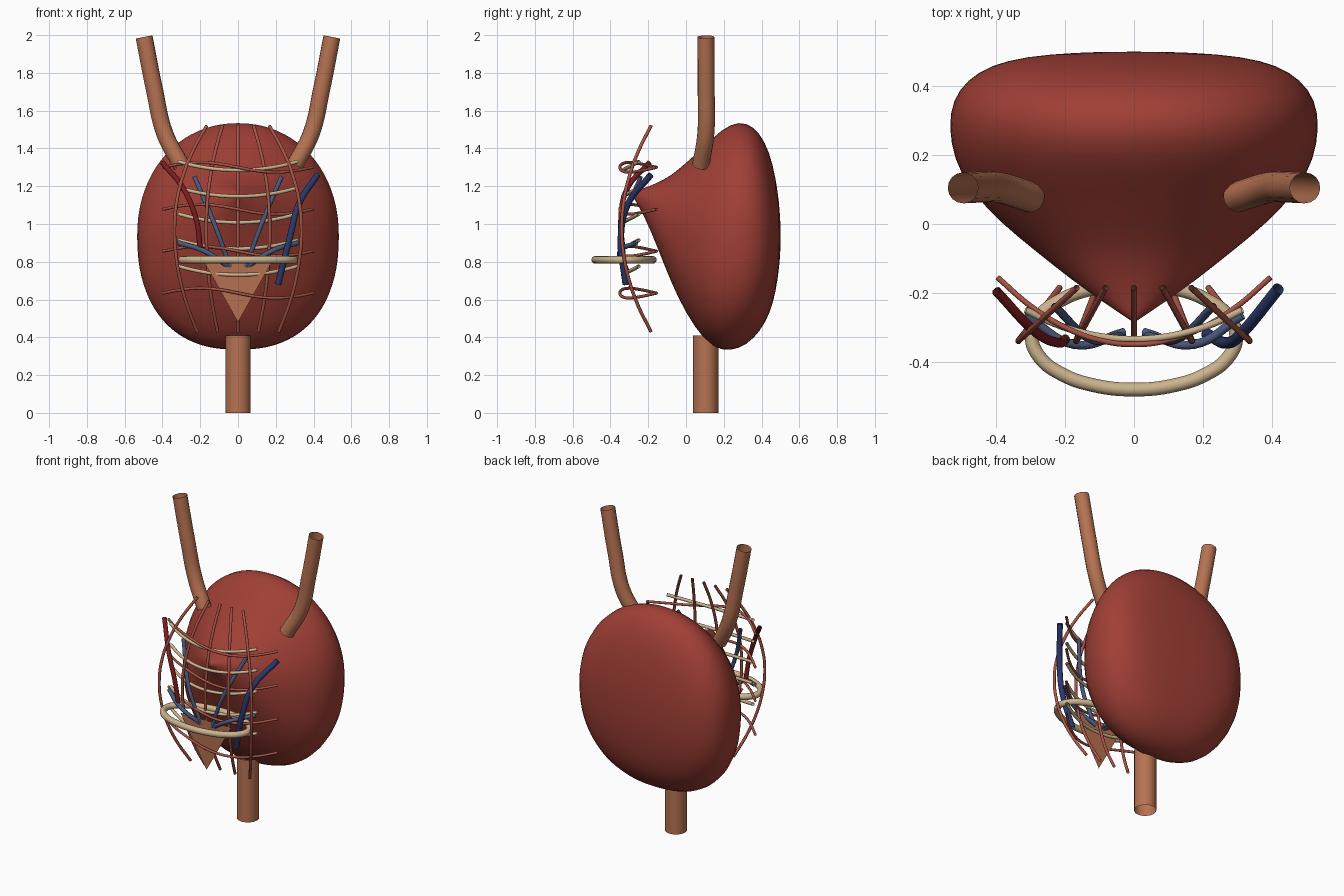
import bpy, bmesh, math
from math import sin, cos, pi

if "Cube" in bpy.data.objects:
    bpy.data.objects.remove(bpy.data.objects["Cube"])


def material(name, rgb):
    m = bpy.data.materials.new(name)
    m.diffuse_color = (*rgb, 1)
    m.use_nodes = True
    m.node_tree.nodes["Principled BSDF"].inputs["Base Color"].default_value = m.diffuse_color
    return m


MUSCLE = material("muscle", (0.35, 0.05, 0.036))
DUCT = material("duct", (0.47, 0.17, 0.085))
TENDON = material("tendon", (0.60, 0.45, 0.27))
FIBRE = material("fibre", (0.40, 0.09, 0.06))
ARTERY = material("artery", (0.20, 0.012, 0.012))
VEIN = material("vein", (0.025, 0.04, 0.15))
BRANCH = material("branch", (0.07, 0.10, 0.20))


def tube(name, points, radius, mat, cyclic=False, res=4):
    """Round open-ended tube that passes smoothly through the points."""
    cu = bpy.data.curves.new(name, 'CURVE')
    cu.dimensions = '3D'
    cu.bevel_depth = radius
    cu.bevel_resolution = res
    cu.resolution_u = 8
    sp = cu.splines.new('BEZIER')
    sp.bezier_points.add(len(points) - 1)
    for bp, p in zip(sp.bezier_points, points):
        bp.co = p
        bp.handle_left_type = bp.handle_right_type = 'AUTO'
    sp.use_cyclic_u = cyclic
    cu.materials.append(mat)
    ob = bpy.data.objects.new(name, cu)
    bpy.context.collection.objects.link(ob)
    bpy.ops.object.select_all(action='DESELECT')
    ob.select_set(True)
    bpy.context.view_layer.objects.active = ob
    bpy.ops.object.convert(target='MESH')
    return ob


def mirrored(points, side):
    return [(x * side, y, z) for x, y, z in points]


def mesh_object(name, bm, mat):
    me = bpy.data.meshes.new(name)
    bm.to_mesh(me)
    bm.free()
    me.materials.append(mat)
    ob = bpy.data.objects.new(name, me)
    bpy.context.collection.objects.link(ob)
    return ob


def section_point(a, w, h):
    """Oval section, a little squarer in its lower half."""
    c, s = cos(a), sin(a)
    e = 2.0 / (2.1 if s > 0 else 2.35)
    return (math.copysign(abs(c) ** e, c) * w, math.copysign(abs(s) ** e, s) * h)


# bladder body: oval sections along y (y, half width, bottom, top)
SECTIONS = [
    (-0.272, 0.022, 1.130, 1.178), (-0.22, 0.10, 1.04, 1.19),
    (-0.16, 0.185, 0.90, 1.215), (-0.08, 0.285, 0.69, 1.255),
    (0.0, 0.385, 0.525, 1.325), (0.10, 0.48, 0.375, 1.415),
    (0.19, 0.525, 0.325, 1.505), (0.28, 0.54, 0.335, 1.548),
    (0.36, 0.53, 0.39, 1.52), (0.42, 0.485, 0.475, 1.435),
    (0.46, 0.42, 0.57, 1.32), (0.487, 0.32, 0.71, 1.17),
    (0.499, 0.16, 0.83, 1.04)]
N = 40
bm = bmesh.new()
rings = []
for y, w, lo, hi in SECTIONS:
    c, h = (lo + hi) / 2, (hi - lo) / 2
    ring = []
    for i in range(N):
        x, z = section_point(2 * pi * i / N, w, h)
        ring.append(bm.verts.new((x, y, c + z)))
    rings.append(ring)
for a, b in zip(rings, rings[1:]):
    for i in range(N):
        j = (i + 1) % N
        bm.faces.new((a[i], a[j], b[j], b[i]))
front = bm.verts.new((0, -0.287, 1.158))
back = bm.verts.new((0, 0.501, 0.935))
for i in range(N):
    j = (i + 1) % N
    bm.faces.new((front, rings[0][j], rings[0][i]))
    bm.faces.new((back, rings[-1][i], rings[-1][j]))
bmesh.ops.recalc_face_normals(bm, faces=bm.faces)
for f in bm.faces:
    f.smooth = True
body = mesh_object("bladder_body", bm, MUSCLE)
sub = body.modifiers.new("smooth", 'SUBSURF')
sub.levels = sub.render_levels = 1

# urethra and the two ureters
tube("urethra", [(0, 0.104, 0), (0, 0.104, 0.2), (0, 0.104, 0.41)], 0.067, DUCT, res=6)
URETER = [(0.497, 0.105, 1.99), (0.442, 0.107, 1.71), (0.388, 0.105, 1.48), (0.30, 0.078, 1.31)]
for side, label in ((-1, "left"), (1, "right")):
    tube("ureter_" + label, mirrored(URETER, side), 0.045, DUCT, res=6)

# flat triangle at the bladder neck
bm = bmesh.new()
bm.faces.new([bm.verts.new(p) for p in
              ((-0.185, -0.335, 0.81), (0, -0.327, 0.48), (0.185, -0.335, 0.81))])
mesh_object("trigone", bm, DUCT)

# sphincter ring
tube("sphincter_ring",
     [(0.297 * cos(pi * k / 8), -0.328 + 0.153 * sin(pi * k / 8), 0.81) for k in range(16)],
     0.02, TENDON, cyclic=True)

# pale bands sagging across the front
STEPS = [k / 4 for k in range(-4, 5)]
for n in range(5):
    zc = 1.285 - 0.1385 * n
    tube(f"pale_band_{n + 1}",
         [(0.315 * t, -0.335 + 0.085 * t * t, zc + 0.045 * t * t) for t in STEPS],
         0.010, TENDON)

# thin wavy muscle fibres running across
for n in range(4):
    zc = 1.30 - 0.222 * n
    tube(f"cross_fibre_{n + 1}",
         [(0.397 * t, -0.35 + 0.195 * t * t, zc - 0.026 * sin(pi * t)) for t in STEPS],
         0.008, FIBRE)

# upright muscle fibres bulging outward in the middle
for n in range(-2, 3):
    pts = []
    for t in STEPS:
        end = 0.083 if t > 0 else 0.108
        x = n * (0.168 + (end - 0.168) * t * t)
        pts.append((x, -0.34 + 0.155 * t * t, 0.975 + 0.545 * t))
    tube(f"upright_fibre_{n + 3}", pts, 0.009, FIBRE)

# main artery and vein
tube("artery", [(-0.40, -0.195, 1.325), (-0.285, -0.315, 1.18),
                (-0.22, -0.345, 1.02), (-0.20, -0.335, 0.87)], 0.014, ARTERY)
tube("vein", [(0.42, -0.187, 1.26), (0.32, -0.31, 1.10),
              (0.275, -0.345, 0.93), (0.212, -0.32, 0.68)], 0.017, VEIN)

# smaller vein branches, mirrored
LONG = [(0.23, -0.24, 1.25), (0.125, -0.335, 1.0), (0.04, -0.325, 0.77)]
SHORT = [(0.315, -0.265, 0.90), (0.175, -0.35, 0.855), (0.03, -0.315, 0.76)]
for side, label in ((-1, "left"), (1, "right")):
    tube("long_branch_" + label, mirrored(LONG, side), 0.012, BRANCH)
    tube("short_branch_" + label, mirrored(SHORT, side), 0.013, BRANCH)
